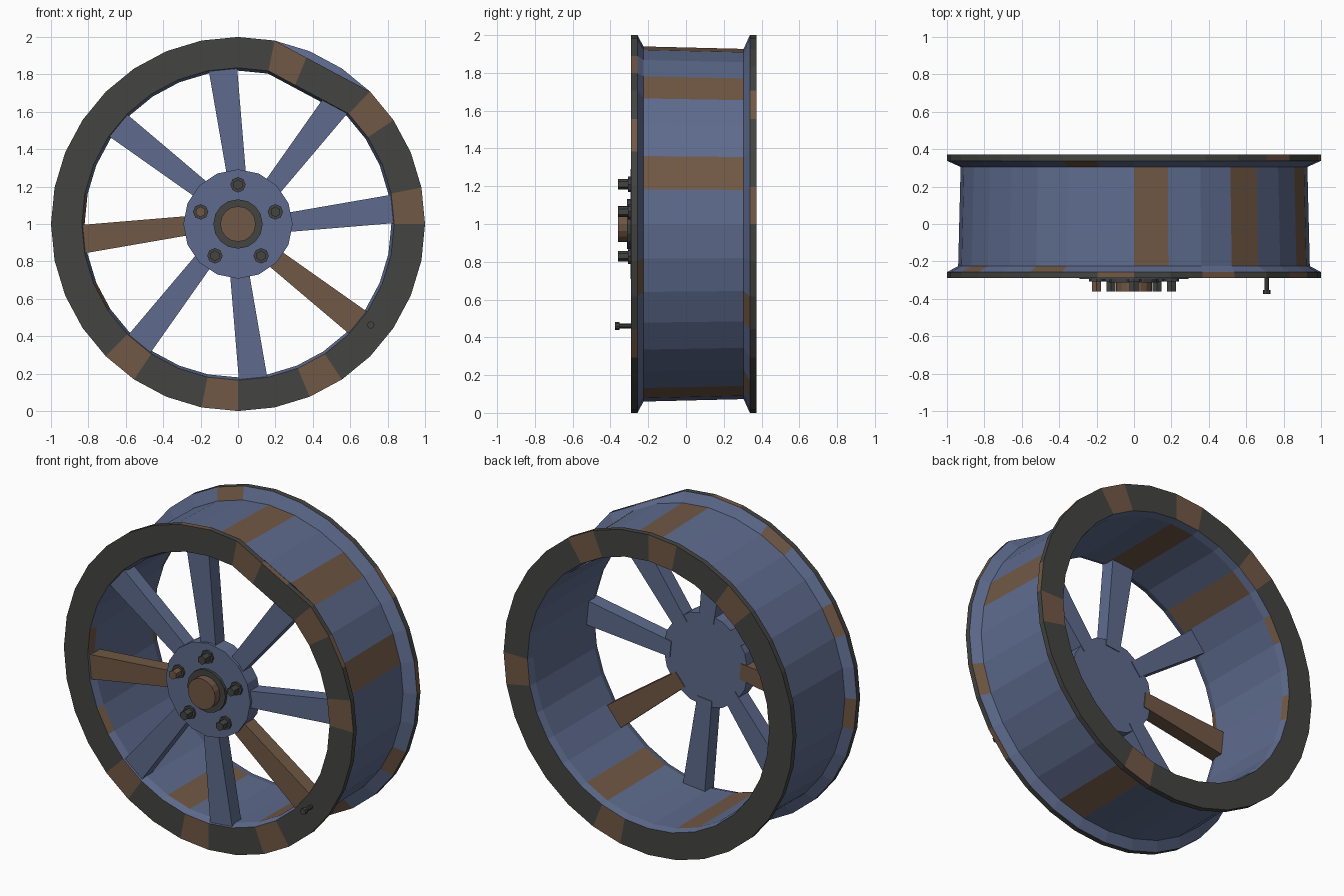
import bpy, bmesh, math
from mathutils import Matrix, Vector

cube = bpy.data.objects.get("Cube")
if cube:
    bpy.data.objects.remove(cube, do_unlink=True)


def material(name, rgb):
    m = bpy.data.materials.new(name)
    m.use_nodes = True
    col = (*rgb, 1.0)
    m.diffuse_color = col
    m.node_tree.nodes["Principled BSDF"].inputs["Base Color"].default_value = col
    return m


BLUE = material("steel_blue", (0.112, 0.148, 0.27))
DARK = material("dark_grey", (0.057, 0.057, 0.055))
RUST = material("rust_brown", (0.165, 0.098, 0.06))
CENTRE = Vector((0, 0, 1))


def finish(name, bm, mats):
    bmesh.ops.recalc_face_normals(bm, faces=bm.faces)
    mesh = bpy.data.meshes.new(name)
    bm.to_mesh(mesh)
    bm.free()
    for m in mats:
        mesh.materials.append(m)
    ob = bpy.data.objects.new(name, mesh)
    bpy.context.collection.objects.link(ob)
    return ob


def polar(r, deg, y=0.0):
    a = math.radians(deg)
    return CENTRE + Vector((r * math.cos(a), y, r * math.sin(a)))


# Rim: closed profile revolved in flat segments, each band with its rusty segments
N = 32
STEP = 360 / N
BANDS = [  # start radius, start y, base colour, rusty segments of the band
    (0.835, -0.29, 1, {0, 3, 6, 20, 23, 26}),   # front face
    (1.0, -0.29, 1, {2, 5, 8, 28}),             # front edge
    (1.0, -0.257, 0, {10, 13, 16, 30}),         # front flange slope
    (0.94, -0.225, 0, {1, 4, 7, 25}),           # outer barrel
    (0.927, 0.305, 0, {9, 26, 29}),             # back flange slope
    (1.0, 0.338, 1, {0, 3}),                    # back edge
    (1.0, 0.372, 1, {5, 8, 11, 25, 31}),        # back face
    (0.835, 0.372, 0, {13, 16}),                # back inner chamfer
    (0.825, 0.325, 0, {8, 11, 22, 26}),         # inner barrel
    (0.82, -0.245, 0, {12, 15, 18}),            # front inner chamfer
]
bm = bmesh.new()
rows = []
for i, (r, y, base, rusty) in enumerate(BANDS):
    pts = [polar(r, STEP * j, y) for j in range(N)]
    if i in (0, 1, 2, 9):
        # flattened dent in the front lip
        for j in (5, 6):
            pts[j] = pts[4].lerp(pts[7], (j - 4) / 3)
    rows.append([bm.verts.new(p) for p in pts])
for i, (r, y, base, rusty) in enumerate(BANDS):
    a, b = rows[i], rows[(i + 1) % len(rows)]
    for j in range(N):
        k = (j + 1) % N
        f = bm.faces.new((a[j], a[k], b[k], b[j]))
        f.material_index = 2 if j in rusty else base
finish("rim", bm, [BLUE, DARK, RUST])


def disc(name, x, z, radius, y_front, y_back, sides, mat, turn=0.0):
    """Prism along the y axis."""
    bm = bmesh.new()
    bmesh.ops.create_cone(bm, cap_ends=True, segments=sides, radius1=radius,
                          radius2=radius, depth=y_back - y_front)
    place = (Matrix.Translation((x, (y_front + y_back) / 2, z))
             @ Matrix.Rotation(math.radians(90), 4, 'X')
             @ Matrix.Rotation(math.radians(turn), 4, 'Z'))
    bmesh.ops.transform(bm, matrix=place, verts=bm.verts)
    return finish(name, bm, [mat])


# Hub and centre cap
disc("hub", 0, 1, 0.292, -0.295, -0.195, 16, BLUE)
disc("cap_flange", 0, 1, 0.132, -0.312, -0.29, 16, DARK)
disc("centre_cap", 0, 1, 0.095, -0.36, -0.30, 16, RUST)

# Lug bolts
for i in range(5):
    p = polar(0.21, 90 + 72 * i)
    disc(f"bolt_washer_{i + 1}", p.x, p.z, 0.041, -0.308, -0.29, 8, DARK)
    disc(f"bolt_head_{i + 1}", p.x, p.z, 0.028, -0.36, -0.30, 6,
         RUST if i == 1 else DARK)

# Tapered spokes, slightly skewed from radial
for i in range(8):
    bm = bmesh.new()
    ends = []
    for r, shift, half in ((0.24, -0.018, 0.05), (0.85, 0.0, 0.077)):
        for y in (-0.28, -0.19):
            for s in (-1, 1):
                ends.append(bm.verts.new((r, y, shift + s * half)))
    bmesh.ops.convex_hull(bm, input=ends)
    bmesh.ops.dissolve_limit(bm, angle_limit=0.01, verts=bm.verts, edges=bm.edges)
    turn = Matrix.Rotation(-math.radians(95.6 + 45 * i), 4, 'Y')
    bmesh.ops.transform(bm, matrix=Matrix.Translation(CENTRE) @ turn, verts=bm.verts)
    finish(f"spoke_{i + 1}", bm, [RUST if i in (2, 5) else BLUE])

# Tyre valve
disc("valve_stem", 0.71, 0.46, 0.012, -0.365, -0.28, 8, DARK)
disc("valve_cap", 0.71, 0.46, 0.02, -0.375, -0.352, 8, DARK)
